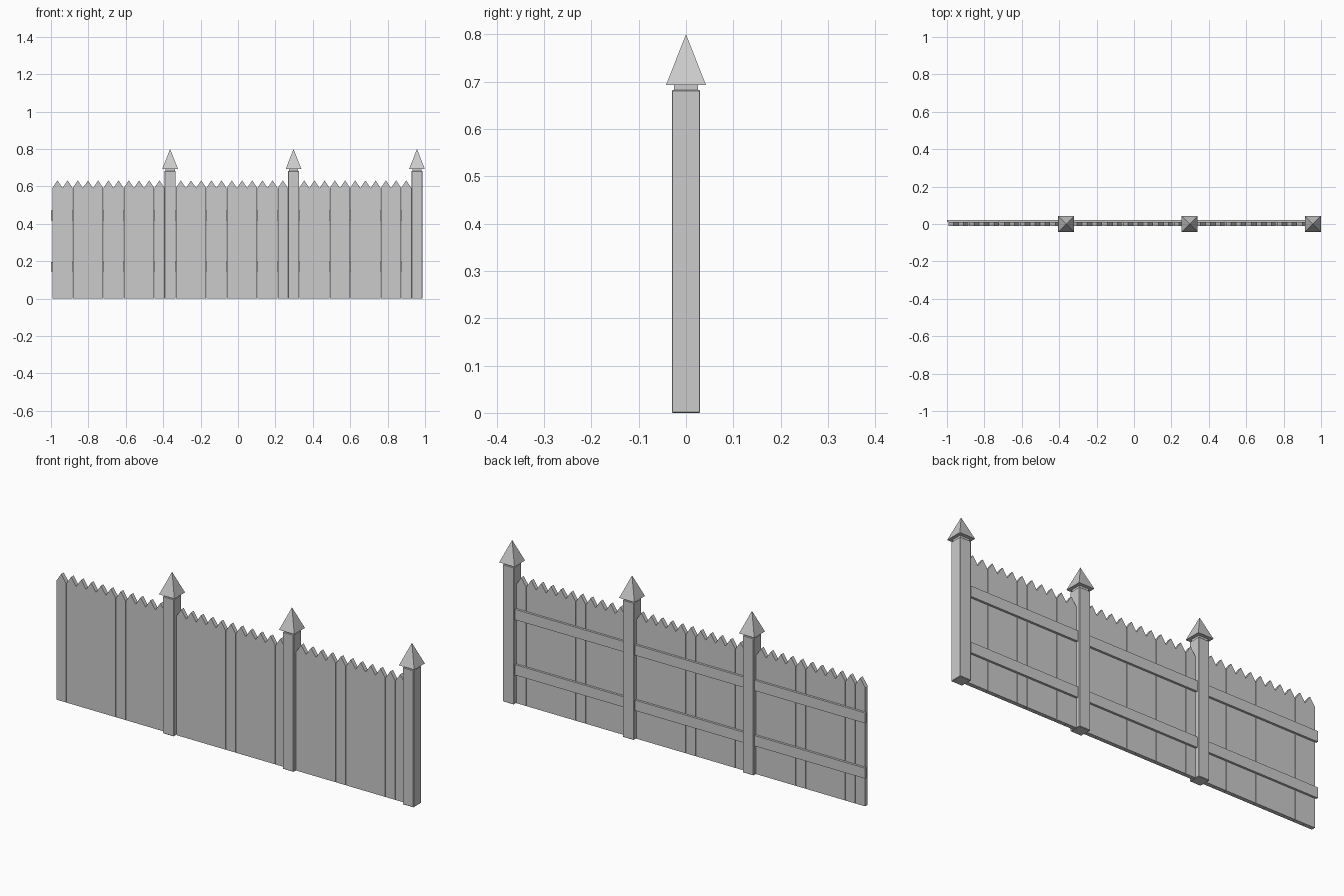
import bpy, bmesh

if "Cube" in bpy.data.objects:
    bpy.data.objects.remove(bpy.data.objects["Cube"])

POSTS = (-0.363, 0.297, 0.957)
SPACING, HALF = 0.66, 0.03
COUNT = 11
PITCH = (SPACING - 2 * HALF) / COUNT


def finish(name, bm, bevel=0.0):
    bmesh.ops.recalc_face_normals(bm, faces=bm.faces)
    me = bpy.data.meshes.new(name)
    bm.to_mesh(me)
    bm.free()
    ob = bpy.data.objects.new(name, me)
    bpy.context.collection.objects.link(ob)
    if bevel:
        mod = ob.modifiers.new("bevel", "BEVEL")
        mod.width, mod.segments = bevel, 1
    return ob


def box(name, x, y, z, bevel=0.0):
    """Box from (min, max) pairs."""
    bm = bmesh.new()
    bmesh.ops.create_cube(bm, size=1)
    for v in bm.verts:
        v.co = [r[0] if c < 0 else r[1] for c, r in zip(v.co, (x, y, z))]
    return finish(name, bm, bevel)


def picket(name, x, w):
    """Pointed board: front outline extruded through its thickness."""
    bm = bmesh.new()
    h = w / 2
    outline = [(-h, 0), (h, 0), (h, 0.592), (0, 0.632), (-h, 0.592)]
    face = bm.faces.new([bm.verts.new((x + px, -0.01, pz)) for px, pz in outline])
    ext = bmesh.ops.extrude_face_region(bm, geom=[face])["geom"]
    bmesh.ops.translate(bm, vec=(0, 0.02, 0),
                        verts=[g for g in ext if isinstance(g, bmesh.types.BMVert)])
    return finish(name, bm)


def cap(name, x, half, z0, z1):
    """Pyramid cap with a flat underside."""
    bm = bmesh.new()
    base = [bm.verts.new((x + sx * half, sy * half, z0))
            for sx, sy in ((-1, -1), (1, -1), (1, 1), (-1, 1))]
    tip = bm.verts.new((x, 0, z1))
    bm.faces.new(base)
    for i in range(4):
        bm.faces.new((base[i], base[(i + 1) % 4], tip))
    return finish(name, bm)


for i, px in enumerate(POSTS, 1):
    # post, neck and pyramid cap
    box(f"post_{i}", (px - HALF, px + HALF), (-HALF, HALF), (0, 0.682), 0.002)
    box(f"post_neck_{i}", (px - 0.025, px + 0.025), (-0.025, 0.025), (0.68, 0.694))
    cap(f"post_cap_{i}", px, 0.042, 0.693, 0.8)
    # pickets filling the bay to the left of the post
    start = px - SPACING + HALF
    for k in range(COUNT):
        picket(f"picket_{i}_{k + 1}", start + (k + 0.5) * PITCH, PITCH - 0.001)

# back rails
for name, z in (("lower_rail", 0.17), ("upper_rail", 0.445)):
    box(name, (-1.0, POSTS[-1]), (0.01, 0.021), (z - 0.026, z + 0.026))
